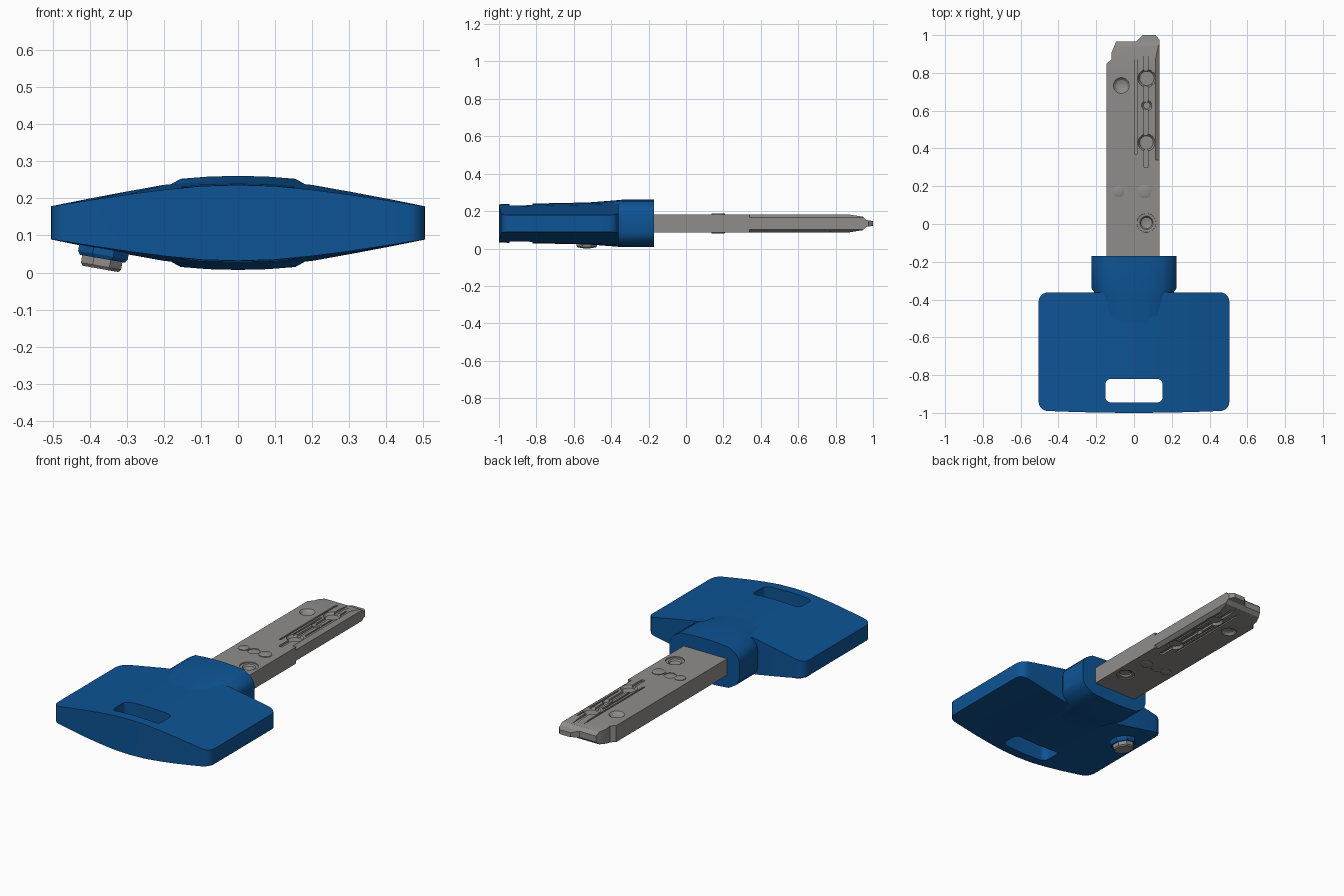
import bpy, bmesh, math

if "Cube" in bpy.data.objects:
    bpy.data.objects.remove(bpy.data.objects["Cube"])

ZC = 0.134   # mid plane of the key


def material(name, rgb):
    m = bpy.data.materials.new(name)
    m.diffuse_color = (*rgb, 1)
    m.use_nodes = True
    m.node_tree.nodes["Principled BSDF"].inputs["Base Color"].default_value = m.diffuse_color
    return m


BLUE = material("blue plastic", (0.004, 0.088, 0.30))
GREY = material("grey metal", (0.275, 0.27, 0.262))


def loft(name, rings, mat):
    """Closed solid through rings with equal point counts."""
    bm = bmesh.new()
    vs = [[bm.verts.new(p) for p in r] for r in rings]
    n = len(rings[0])
    for a, b in zip(vs, vs[1:]):
        for i in range(n):
            bm.faces.new((a[i], a[(i + 1) % n], b[(i + 1) % n], b[i]))
    bm.faces.new(vs[0])
    bm.faces.new(vs[-1])
    bmesh.ops.recalc_face_normals(bm, faces=bm.faces)
    me = bpy.data.meshes.new(name)
    bm.to_mesh(me)
    bm.free()
    me.materials.append(mat)
    ob = bpy.data.objects.new(name, me)
    bpy.context.collection.objects.link(ob)
    return ob


def prism(name, pts, z0, z1, mat):
    return loft(name, [[(x, y, z) for x, y in pts] for z in (z0, z1)], mat)


def boolean(ob, cutter, op='DIFFERENCE'):
    bpy.context.view_layer.objects.active = ob
    m = ob.modifiers.new("cut", 'BOOLEAN')
    m.operation, m.object, m.solver = op, cutter, 'EXACT'
    bpy.ops.object.modifier_apply(modifier=m.name)
    bpy.data.objects.remove(cutter)


def smooth(ob, deg):
    bpy.ops.object.select_all(action='DESELECT')
    ob.select_set(True)
    bpy.context.view_layer.objects.active = ob
    bpy.ops.object.shade_smooth_by_angle(angle=math.radians(deg))


def rounded_rect(x0, x1, y0, y1, r, bulge=0.0, n=6):
    """Rounded rectangle; bulge pushes the middle of the y0 edge outwards."""
    pts = []
    for cx, cy, a0 in ((x1 - r, y1 - r, 0), (x0 + r, y1 - r, 90),
                       (x0 + r, y0 + r, 180), (x1 - r, y0 + r, 270)):
        for i in range(n + 1):
            a = math.radians(a0 + 90 * i / n)
            pts.append((cx + r * math.cos(a), cy + r * math.sin(a)))
        if a0 == 180 and bulge:
            for t in (-.66, -.33, 0, .33, .66):
                pts.append((t * (x1 - r), y0 - bulge * (1 - t * t)))
    return pts


def section(half, y, sx=1, sz=1):
    """Mirror a quarter profile (x, z), from centre to side, into a full ring."""
    right = half + [(x, -z) for x, z in reversed(half)]
    left = [(-x, z) for x, z in reversed(right) if x > 0]
    return [(x * sx, y, ZC + z * sz) for x, z in right + left]


# Bow: lens section, thicker towards the blade, trimmed to a rounded outline
front = [(0, .102), (.1, .099), (.2, .089), (.3, .076), (.4, .061), (.52, .042)]
back = [(0, .116), (.1, .113), (.2, .103), (.3, .085), (.4, .066), (.52, .042)]
handle = loft("bow", [section(front, -1.02), section(back, -0.34)], BLUE)
boolean(handle, prism("trim", rounded_rect(-.505, .505, -.99, -.362, .05, .01),
                      -.2, .5, BLUE), 'INTERSECT')
boolean(handle, prism("slot", rounded_rect(-.152, .152, -.945, -.82, .03),
                      -.2, .5, BLUE))
smooth(handle, 25)

# Collar, fading into the bow as a ridge
col = [(0, .127), (.08, .125), (.155, .119), (.175, .108), (.2, .092),
       (.218, .07), (.225, .045)]
collar = loft("collar", [section(col, -.17), section(col, -.34),
                         section(col, -.38, .88, .97),
                         section(col, -.56, .75, .86)], BLUE)
smooth(collar, 30)

# Blade: stepped outline trimmed by a tapered side profile
T = 0.048
outline = [(-.145, -.25), (.135, -.25), (.135, .975), (.115, 1.0), (.045, 1.0),
           (.012, .965), (-.095, .965), (-.12, .905), (-.12, .87), (-.145, .85)]
blade = prism("blade", outline, ZC - .1, ZC + .1, GREY)
taper = [(-.3, T), (.87, T), (.945, .036), (.965, .018), (1.02, .010)]
ring = [(y, ZC + z) for y, z in taper] + [(y, ZC - z) for y, z in reversed(taper)]
boolean(blade, loft("taper", [[(x, y, z) for y, z in ring] for x in (-.3, .3)],
                    GREY), 'INTERSECT')


def disc(x, y, levels, s, n=20):
    """Round solid from (radius, height over blade face) levels on side s."""
    return loft("disc", [[(x + r * math.cos(2 * math.pi * (i + .5) / n),
                           y + r * math.sin(2 * math.pi * (i + .5) / n),
                           ZC + s * (T + h)) for i in range(n)]
                         for r, h in levels], GREY)


for s, side in ((1, "top"), (-1, "bottom")):
    # bevelled edge beside the coded track
    tri = [(.108, T + .004), (.15, T + .004), (.15, .020)]
    boolean(blade, loft("edge_cut", [[(x, y, ZC + s * z) for x, z in tri]
                                     for y in (.34, 1.1)], GREY))
    # narrow track grooves: x range, y range, depth
    for x0, x1, y0, y1, d in ((.006, .016, .37, 1.1, .008),
                              (.052, .074, .30, .97, .011),
                              (.028, .038, .46, .72, .007),
                              (.092, .101, .48, .86, .007)):
        boolean(blade, prism("groove", [(x0, y0), (x1, y0), (x1, y1), (x0, y1)],
                             ZC + s * (T - d), ZC + s * (T + .03), GREY))
    # coded pits, flat bottomed
    for x, y, r in ((.068, .771, .046), (.068, .627, .026), (.066, .431, .044)):
        boolean(blade, disc(x, y, [(r + .008, .009), (r - .008, -.014)], s))
    # round dimples
    boolean(blade, disc(-.067, .733, [(.055, .007), (.042, 0), (.03, -.012),
                                      (.012, -.018)], s))
    boolean(blade, disc(.066, .006, [(.052, .01), (.05, -.006), (.036, -.007),
                                     (.03, -.016), (.018, -.02)], s))
    boolean(blade, disc(-.018, .172, [(.033, .01), (.033, -.004)], s))
    # raised inset pins
    for i, (x, r) in enumerate(((-.083, .030), (.056, .036))):
        pin = disc(x, .172, [(r, -.02), (r, .004), (r - .004, .006)], s)
        pin.name = f"{side}_pin_{i + 1}"
        smooth(pin, 30)
smooth(blade, 25)

# Small round button under the bow, tilted along its lower surface
def button(name, r, thick, offset, mat):
    n, a = 8, math.radians(10)
    rings = []
    for k, rr in ((0, r), (.75 * thick, r), (thick, r - .006)):
        h = -(offset + k)
        ring = []
        for i in range(n):
            t = 2 * math.pi * (i + .5) / n
            u, v = rr / math.cos(math.pi / n) * math.cos(t), \
                rr / math.cos(math.pi / n) * math.sin(t)
            ring.append((-.362 + u * math.cos(a) + h * math.sin(a), -.53 + v,
                         .062 - u * math.sin(a) + h * math.cos(a)))
        rings.append(ring)
    return loft(name, rings, mat)


button("button_base", .068, .04, -.015, BLUE)
button("button_cap", .055, .03, .023, GREY)
